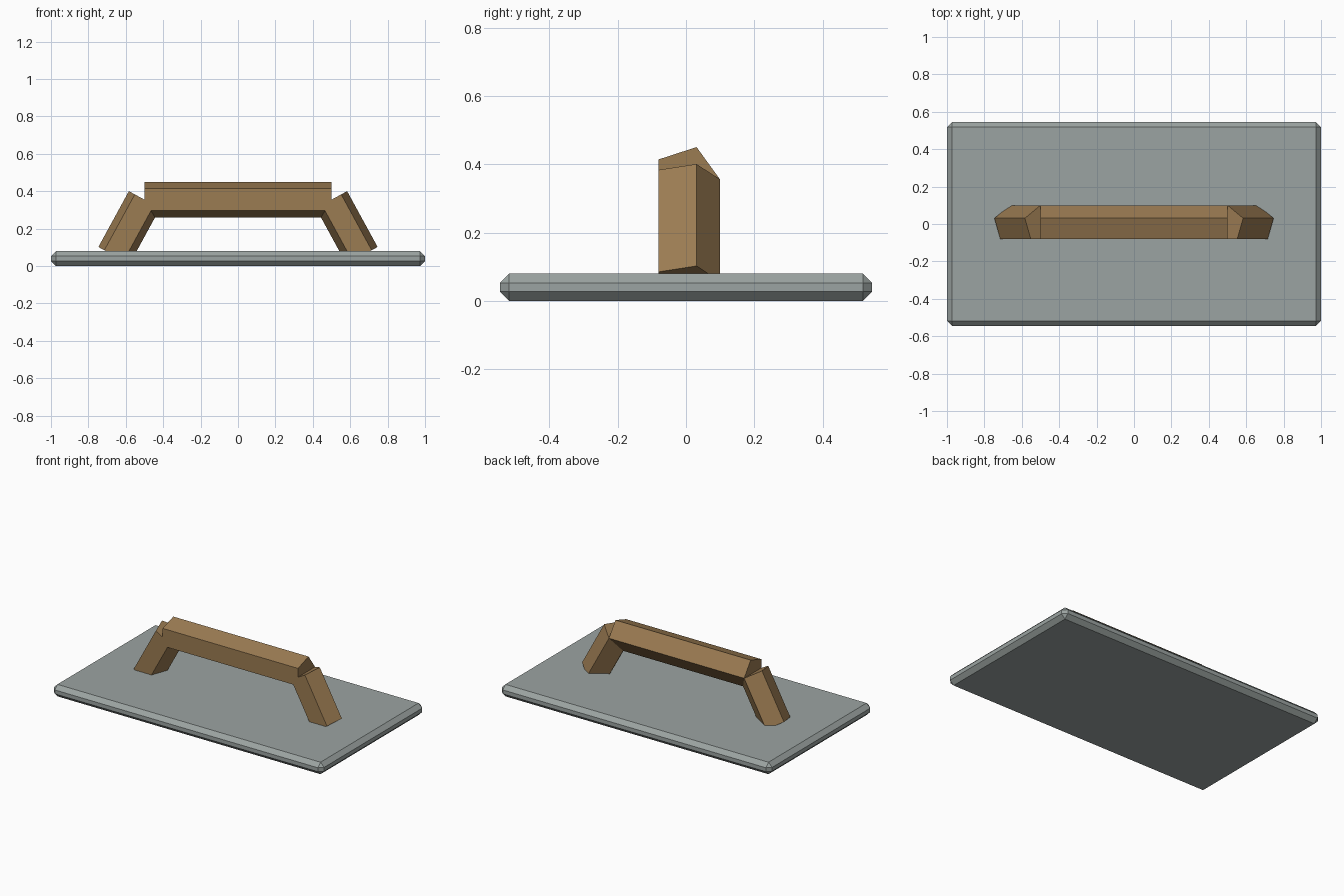
import bpy
import bmesh
from math import cos, sin, pi
from mathutils import Matrix, Vector

cube = bpy.data.objects.get("Cube")
if cube:
    bpy.data.objects.remove(cube, do_unlink=True)


def material(name, color):
    mat = bpy.data.materials.new(name)
    mat.use_nodes = True
    mat.diffuse_color = color
    mat.node_tree.nodes["Principled BSDF"].inputs["Base Color"].default_value = color
    return mat


steel = material("grey_steel", (0.33, 0.37, 0.36, 1))
wood = material("brown_wood", (0.33, 0.20, 0.085, 1))


def add_object(name, bm, mat):
    bmesh.ops.recalc_face_normals(bm, faces=bm.faces)
    mesh = bpy.data.meshes.new(name)
    bm.to_mesh(mesh)
    bm.free()
    mesh.materials.append(mat)
    obj = bpy.data.objects.new(name, mesh)
    bpy.context.collection.objects.link(obj)
    return obj


def five_sided_bar(name, start, end, radius=0.1):
    """Pentagonal bar in the xz plane with one ridge pointing to the back."""
    start, end = Vector(start), Vector(end)
    back = Vector((0, 1, 0))
    side = back.cross(end - start).normalized()
    bm = bmesh.new()
    rings = []
    for centre in (start, end):
        angles = [2 * pi * i / 5 for i in range(5)]
        rings.append([bm.verts.new(centre + radius * (back * cos(a) + side * sin(a)))
                      for a in angles])
        bm.faces.new(rings[-1])
    for i in range(5):
        j = (i + 1) % 5
        bm.faces.new((rings[0][i], rings[0][j], rings[1][j], rings[1][i]))
    return add_object(name, bm, wood)


# Flat plate with chamfered edges
bm = bmesh.new()
bmesh.ops.create_cube(bm, size=1, matrix=Matrix.Translation((0, 0, 0.04))
                      @ Matrix.Diagonal((2, 1.09, 0.08, 1)))
bmesh.ops.bevel(bm, geom=bm.edges[:], offset=0.027, segments=1,
                affect='EDGES', profile=0.5)
add_object("plate", bm, steel)

# Handle: horizontal grip and two splayed legs
height, half, leg_length, splay = 0.355, 0.5, 0.34, 0.5
five_sided_bar("grip", (-half, 0, height), (half, 0, height))
for label, s in (("left", 1), ("right", -1)):
    foot = (s * (half + leg_length * sin(splay)), 0, height - leg_length * cos(splay))
    five_sided_bar(label + "_leg", (s * half, 0, height), foot)
